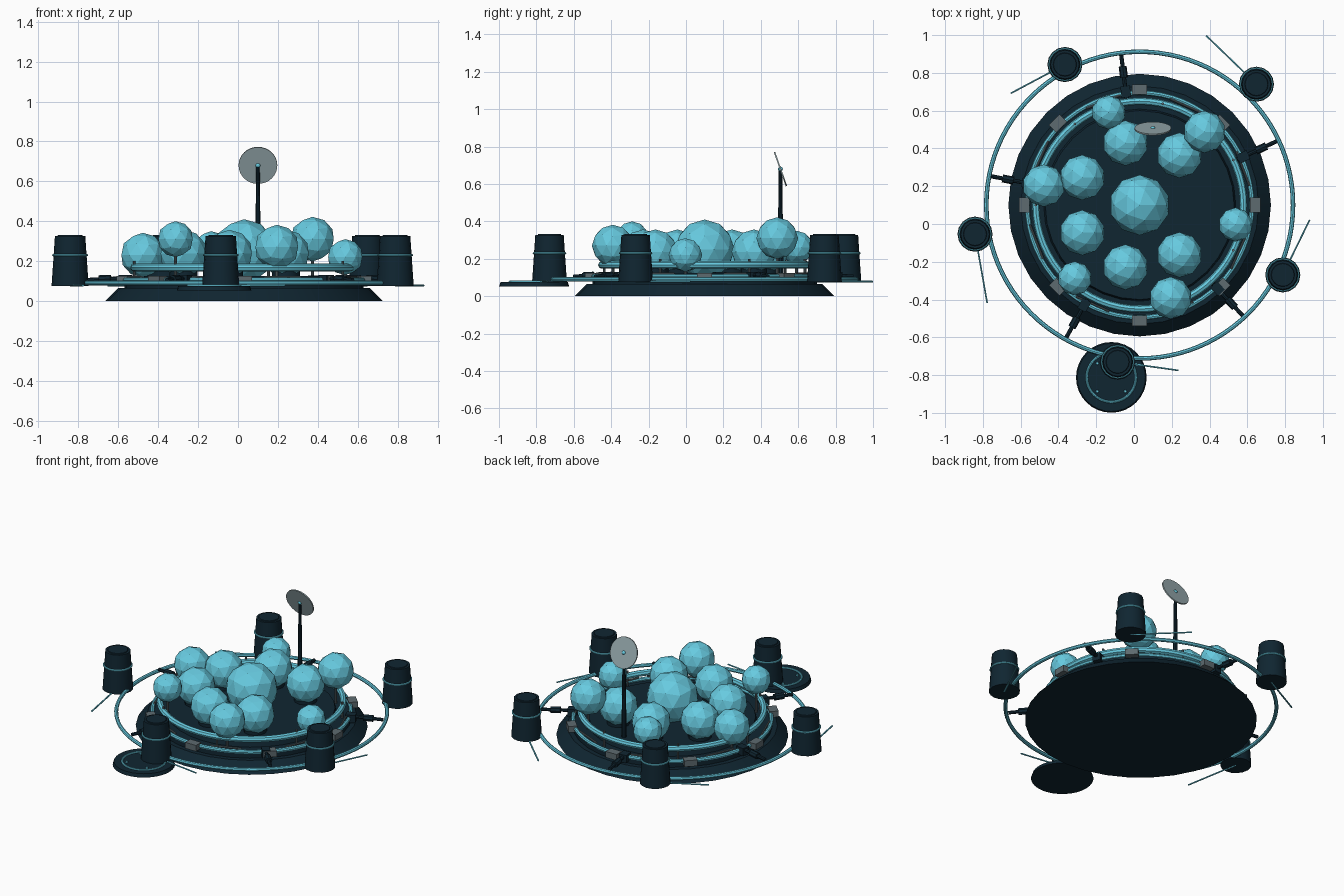
import bpy
from math import radians, cos, sin, atan2
from mathutils import Vector

if "Cube" in bpy.data.objects:
    bpy.data.objects.remove(bpy.data.objects["Cube"])

CX, CY = 0.03, 0.10   # centre of the settlement


def material(name, rgb):
    m = bpy.data.materials.new(name)
    m.use_nodes = True
    m.diffuse_color = (*rgb, 1)
    m.node_tree.nodes["Principled BSDF"].inputs["Base Color"].default_value = (*rgb, 1)
    return m


NAVY = material("dark_navy", (0.005, 0.019, 0.031))
CYAN = material("cyan", (0.135, 0.59, 0.74))
GREY = material("dish_grey", (0.30, 0.39, 0.41))
STEEL = material("dark_grey", (0.11, 0.145, 0.16))


def finish(name, mat, smooth=False):
    ob = bpy.context.object
    ob.name = name
    ob.data.materials.append(mat)
    if smooth:
        bpy.ops.object.shade_smooth_by_angle(angle=radians(35))
    return ob


def polar(angle, radius, z):
    a = radians(angle)
    return Vector((CX + radius * cos(a), CY + radius * sin(a), z))


def frustum(name, mat, centre, r1, r2, z1, z2, sides=32):
    bpy.ops.mesh.primitive_cone_add(vertices=sides, radius1=r1, radius2=r2, depth=z2 - z1,
                                    location=(centre[0], centre[1], (z1 + z2) / 2))
    return finish(name, mat, True)


def ring(name, mat, centre, z, radius, tube, segments=64):
    bpy.ops.mesh.primitive_torus_add(location=(centre[0], centre[1], z), major_radius=radius,
                                     minor_radius=tube, major_segments=segments, minor_segments=8)
    return finish(name, mat, True)


def rod(name, mat, a, b, r1, r2=None, sides=8):
    a, b = Vector(a), Vector(b)
    d = b - a
    bpy.ops.mesh.primitive_cone_add(vertices=sides, radius1=r1, radius2=r1 if r2 is None else r2,
                                    depth=d.length, location=(a + b) / 2)
    bpy.context.object.rotation_euler = d.to_track_quat("Z", "Y").to_euler()
    return finish(name, mat, True)


def box(name, mat, loc, size, angle=0):
    bpy.ops.mesh.primitive_cube_add(size=1, location=loc, rotation=(0, 0, radians(angle)))
    bpy.context.object.scale = size
    return finish(name, mat)


def dome(name, loc, radius):
    bpy.ops.mesh.primitive_ico_sphere_add(subdivisions=2, radius=radius, location=loc)
    return finish(name, CYAN)


# Stepped foundation
C = (CX, CY)
frustum("foundation", NAVY, C, 0.695, 0.63, 0, 0.065)
frustum("deck", NAVY, C, 0.60, 0.60, 0.06, 0.095)
frustum("inner_floor", NAVY, C, 0.51, 0.50, 0.09, 0.125)
box("floor_hatch", STEEL, (0.40, 0.18, 0.126), (0.09, 0.06, 0.006), 10).data.materials[0] = NAVY

# Circular tubes
ring("outer_ring", CYAN, C, 0.09, 0.812, 0.012, 96)
ring("deck_ring", CYAN, C, 0.105, 0.595, 0.013)
ring("raised_ring", CYAN, C, 0.167, 0.55, 0.02)

# Domes: one centre, an inner circle with one gap, and an outer circle
dome("centre_dome", (CX, CY, 0.25), 0.16)
for k in range(1, 7):
    p = polar(k * 360 / 7, 0.337, 0.237)
    dome("inner_dome", p, 0.12)
    rod("inner_dome_foot", NAVY, (p.x, p.y, 0.12), (p.x, p.y, 0.15), 0.07, sides=12)
for k, z in enumerate((0.31, 0.26, 0.23, 0.31, 0.27, 0.22)):
    p = polar(48.5 + 60 * k, 0.518, z)
    dome("outer_dome", p, 0.09 if k % 2 else 0.112)
    rod("outer_dome_stem", STEEL, (p.x, p.y, 0.09), p, 0.008)

# Posts that hold the raised ring
for k in range(7):
    a = (k + 0.5) * 360 / 7
    rod("ring_post", STEEL, polar(a, 0.55, 0.09), polar(a, 0.55, 0.20), 0.007)

# Equipment boxes and braces on the deck edge
for k in range(8):
    a = 45 * k
    box("deck_box", STEEL, polar(a, 0.612, 0.105), (0.055, 0.08, 0.04), a)
    rod("deck_brace", STEEL, polar(a + 10, 0.59, 0.12), polar(a + 29, 0.585, 0.12), 0.006)

# Radial arms
for k in range(5):
    a = 25 + 72 * k
    rod("radial_arm", NAVY, polar(a, 0.57, 0.115), polar(a, 0.80, 0.105), 0.011)
    rod("arm_collar", NAVY, polar(a, 0.68, 0.11), polar(a, 0.74, 0.108), 0.021)
    box("arm_mount", NAVY, polar(a, 0.605, 0.105), (0.06, 0.05, 0.05), a)

# Outlying towers with a glowing band and a tangential pipe
for k, r in enumerate((0.89, 0.843, 0.885, 0.838, 0.843)):
    a = 46 + 72 * k
    p = polar(a, r, 0.078)
    frustum("tower", NAVY, p, 0.093, 0.076, 0.076, 0.327, 16)
    frustum("tower_cap", NAVY, p, 0.066, 0.06, 0.32, 0.332, 16)
    ring("tower_band", CYAN, p, 0.23, 0.084, 0.006, 16)
    t = Vector((-sin(radians(a)), cos(radians(a)), 0))
    rod("tower_pipe", CYAN, p, p + t * (0.37 if r > 0.86 else 0.325), 0.005, sides=6)

# Landing pad with ring and marker lights
P = (-0.12, -0.812)
frustum("landing_pad", NAVY, P, 0.187, 0.18, 0.053, 0.075)
ring("pad_ring", CYAN, P, 0.076, 0.13, 0.007, 48)
for k in range(4):
    a = radians(45 + 90 * k)
    frustum("pad_light", CYAN, (P[0] + 0.105 * cos(a), P[1] + 0.105 * sin(a)), 0.009, 0.007, 0.074, 0.084, 8)

# Antenna mast and tilted dish
top = Vector((0.10, 0.505, 0.68))
rod("antenna_mast", NAVY, (0.10, 0.505, 0.09), top, 0.017, 0.009, 10)
normal = Vector((0, 0.94, 0.33))
rod("antenna_dish", GREY, top - normal * 0.004, top + normal * 0.004, 0.097, sides=32)
bpy.ops.mesh.primitive_uv_sphere_add(segments=10, ring_count=6, radius=0.013, location=top)
finish("antenna_feed", CYAN, True)
